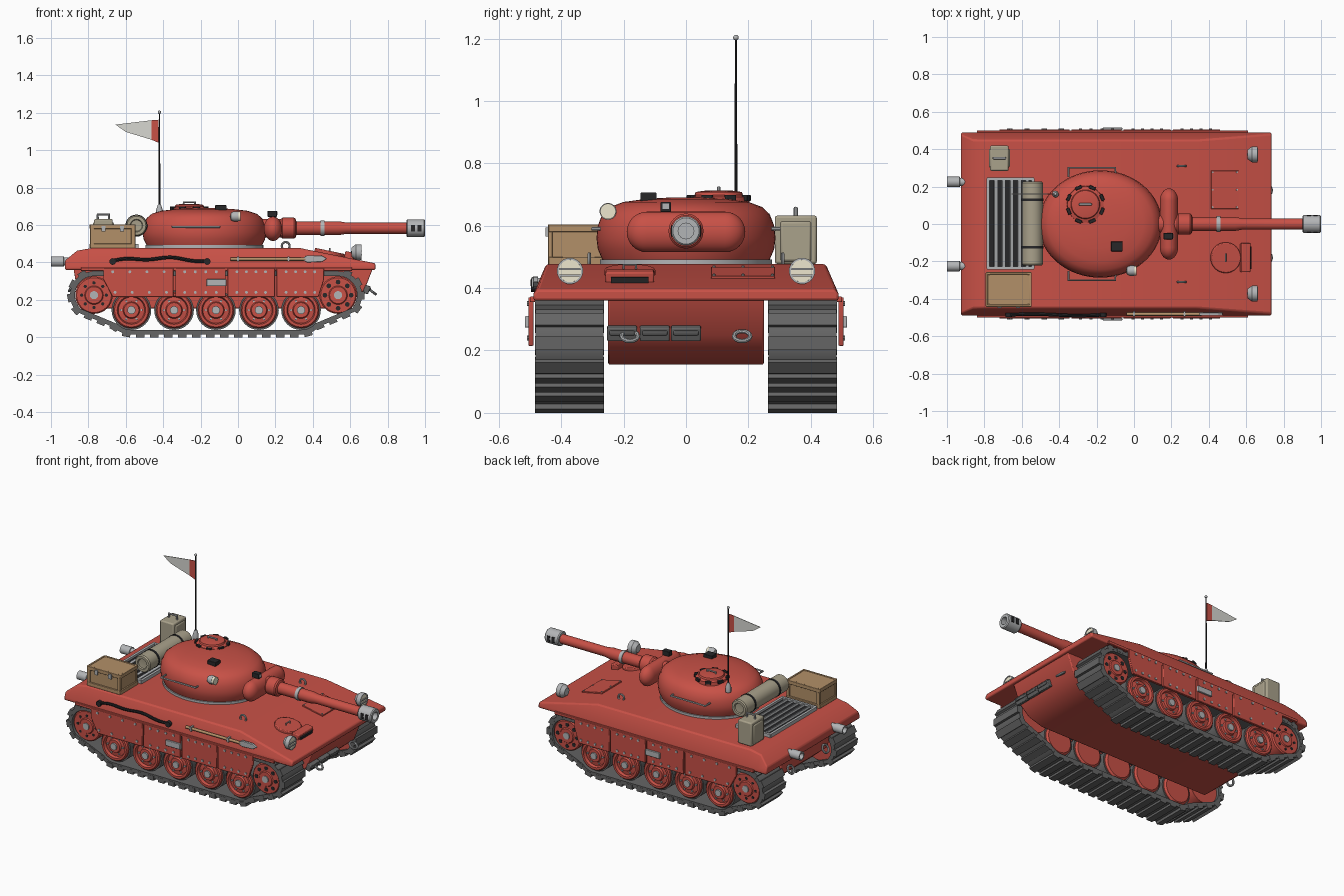
import bpy, bmesh
from math import sin, cos, pi, hypot, atan2
from mathutils import Matrix, Vector

if "Cube" in bpy.data.objects:
    bpy.data.objects.remove(bpy.data.objects["Cube"])

def mat(name, r, g, b):
    m = bpy.data.materials.new(name)
    m.diffuse_color = (r, g, b, 1)
    m.use_nodes = True
    m.node_tree.nodes["Principled BSDF"].inputs["Base Color"].default_value = m.diffuse_color
    return m

RED = mat("red_paint", .58, .082, .062)
TRACK = mat("track_steel", .13, .13, .13)
BLACK = mat("black", .02, .02, .022)
CREAM = mat("lens", .85, .8, .62)
TAN = mat("canvas", .4, .36, .26)
WOOD = mat("wood", .45, .28, .14)
STEEL = mat("steel", .45, .46, .47)
PALE = mat("pale_cloth", .68, .68, .64)
SIDES = (-1, 1)
SLOPE = .205
X, Y, Z = Vector((1, 0, 0)), Vector((0, 1, 0)), Vector((0, 0, 1))

def finish(o, m, bevel=0, angle=35):
    o.data.materials.append(m)
    bpy.ops.object.select_all(action='DESELECT')
    o.select_set(True)
    bpy.context.view_layer.objects.active = o
    if o.type == 'CURVE':
        bpy.ops.object.convert(target='MESH')
    bpy.ops.object.shade_smooth_by_angle(angle=angle * pi / 180)
    if bevel:
        b = o.modifiers.new("bevel", 'BEVEL')
        b.width, b.segments = bevel, 2
    return o

def part(name, m, build, bevel=0):
    bm = bmesh.new()
    build(bm)
    bmesh.ops.recalc_face_normals(bm, faces=bm.faces)
    me = bpy.data.meshes.new(name)
    bm.to_mesh(me)
    bm.free()
    o = bpy.data.objects.new(name, me)
    bpy.context.collection.objects.link(o)
    return finish(o, m, bevel)

def box(bm, c, s, ry=0, rz=0):
    M = Matrix.Translation(c) @ Matrix.Rotation(rz, 4, 'Z') @ Matrix.Rotation(ry, 4, 'Y') @ Matrix.Diagonal((*s, 1))
    bmesh.ops.create_cube(bm, size=1, matrix=M)

def lathe(bm, prof, c=(0, 0, 0), axis=Z, seg=32, scale=(1, 1, 1)):
    """Revolve (radius, height) points about an axis through c."""
    M = Matrix.Translation(c) @ Z.rotation_difference(axis).to_matrix().to_4x4() @ Matrix.Diagonal((*scale, 1))
    rings = [[bm.verts.new(M @ Vector((r * cos(2 * pi * i / seg), r * sin(2 * pi * i / seg), h)))
              for i in range(seg)] for r, h in prof]
    for a, b in zip(rings, rings[1:]):
        for i in range(seg):
            j = (i + 1) % seg
            bm.faces.new((a[i], a[j], b[j], b[i]))
    bmesh.ops.remove_doubles(bm, verts=[v for r in rings for v in r], dist=1e-5)

def cyl(bm, c, axis, r, h, seg=24):
    lathe(bm, [(0, -h / 2), (r, -h / 2), (r, h / 2), (0, h / 2)], c, axis, seg)

def prism(bm, pts, y0, y1):
    """Extrude an x-z outline between two y values."""
    a, b = [[bm.verts.new((x, y, z)) for x, z in pts] for y in (y0, y1)]
    bm.faces.new(a)
    bm.faces.new(b)
    for i in range(len(pts)):
        j = (i + 1) % len(pts)
        bm.faces.new((a[i], a[j], b[j], b[i]))

def tubes(name, m, paths, r, cyclic=False):
    cu = bpy.data.curves.new(name, 'CURVE')
    cu.dimensions, cu.bevel_depth, cu.bevel_resolution, cu.use_fill_caps = '3D', r, 2, True
    for p in paths:
        s = cu.splines.new('POLY')
        s.points.add(len(p) - 1)
        for q, v in zip(s.points, p):
            q.co = (*v, 1)
        s.use_cyclic_u = cyclic
    o = bpy.data.objects.new(name, cu)
    bpy.context.collection.objects.link(o)
    return finish(o, m)

def circle(c, u, v, r):
    return [Vector(c) + r * (cos(i * pi / 10) * u + sin(i * pi / 10) * v) for i in range(20)]

# Hull: lofted upper body and lower tub
def upper_hull(bm):
    rings = []
    for x, zt, yt in ((-.925, .41, .478), (-.86, .463, .45), (-.78, .477, .448), (.33, .477, .448), (.735, .395, .478)):
        half = [(yt, zt), (.489, min(.382, zt - .008)), (.489, .36)]
        rings.append([bm.verts.new((x, y, z)) for y, z in half] + [bm.verts.new((x, -y, z)) for y, z in half[::-1]])
    for a, b in zip(rings, rings[1:]):
        for i in range(6):
            bm.faces.new((a[i], a[(i + 1) % 6], b[(i + 1) % 6], b[i]))
    bm.faces.new(rings[0])
    bm.faces.new(rings[-1])
part("upper_hull", RED, upper_hull, .008)
part("lower_hull", RED, lambda bm: prism(bm, [(.72, .365), (.675, .25), (.6, .185), (.5, .155), (-.75, .155), (-.86, .25), (-.88, .37)], -.25, .25), .006)

# Tracks: path around the outline of the end wheels and road wheels
ROAD = [-.57, -.342, -.118, .112, .337]
ENDS = [-.77, .535]
def belt(grow):
    pts = []
    for cx, cz, r, a0, a1 in ((-.57, .145, .115, 225, 270), (.337, .145, .115, 270, 318), (.535, .225, .112, 318, 450), (-.77, .225, .112, 90, 225)):
        n = 14
        pts += [(cx + (r + grow) * cos((a0 + (a1 - a0) * i / n) * pi / 180), cz + (r + grow) * sin((a0 + (a1 - a0) * i / n) * pi / 180)) for i in range(n + 1)]
    return pts
def track(bm):
    inner, outer = belt(-.01), belt(.016)
    n = len(inner)
    for s in SIDES:
        V = [[bm.verts.new((x, s * y, z)) for x, z in p] for p, y in ((inner, .264), (outer, .264), (outer, .482), (inner, .482))]
        for k in range(4):
            for i in range(n):
                j, l = (i + 1) % n, (k + 1) % 4
                bm.faces.new((V[k][i], V[k][j], V[l][j], V[l][i]))
    # evenly spaced cross bars
    mid = belt(.015)
    segs = [(p, q, hypot(q[0] - p[0], q[1] - p[1])) for p, q in zip(mid, mid[1:] + mid[:1])]
    step = sum(d for *_, d in segs) / 46
    pos = 0
    for p, q, d in segs:
        while pos < d:
            t = pos / d
            for s in SIDES:
                box(bm, (p[0] + (q[0] - p[0]) * t, s * .373, p[1] + (q[1] - p[1]) * t), (.044, .221, .03), -atan2(q[1] - p[1], q[0] - p[0]))
            pos += step
        pos -= d
part("tracks", TRACK, track)

# Wheels
def wheels(xs, z, prof):
    return lambda bm: [lathe(bm, prof, (x, 0, z), Y * s) for s in SIDES for x in xs]
part("road_wheels", RED, wheels(ROAD, .145, [(0, .28), (.085, .28), (.097, .29), (.097, .468), (.09, .476), (.076, .476), (.07, .458), (.045, .462), (.04, .474), (0, .474)]))
part("road_wheel_tyres", TRACK, wheels(ROAD, .145, [(.09, .295), (.106, .295), (.106, .455), (.09, .455)]))
part("end_wheels", RED, wheels(ENDS, .225, [(0, .28), (.1, .28), (.1, .464), (.093, .472), (.05, .472), (.045, .478), (0, .478)]))
part("wheel_hubs", STEEL, lambda bm: [cyl(bm, (x, s * .474, z), Y, .022, .02, 16) for s in SIDES for xs, z in ((ROAD, .145), (ENDS, .225)) for x in xs])
def spots(xs, z, rad, n, r, y):
    return lambda bm: [cyl(bm, (x + rad * cos(2 * pi * i / n), s * y, z + rad * sin(2 * pi * i / n)), Y, r, .012, 8) for s in SIDES for x in xs for i in range(n)]
part("road_wheel_bolts", STEEL, spots(ROAD, .145, .055, 6, .006, .462))
part("drive_wheel_holes", BLACK, spots(ENDS[1:], .225, .07, 8, .013, .468))
part("idler_wheel_holes", BLACK, spots(ENDS[:1], .225, .066, 8, .009, .468))

# Side skirts with rivets and plates
PANELS = [(-.72, -.345, .05, 0), (-.335, -.066, 0, 0), (-.056, .197, 0, 0), (.207, .46, 0, .03)]
def skirts(bm):
    for s in SIDES:
        for a, b, ca, cb in PANELS:
            prism(bm, [(a, .37), (a, .31), (a + ca, .215), (b - cb, .215), (b, .31), (b, .37)], s * .489, s * .505)
        box(bm, (-.115, s * .492, .364), (1.45, .016, .018))
part("side_skirts", RED, skirts, .003)
part("skirt_rivets", STEEL, lambda bm: [cyl(bm, (a + .05 + i * (b - a - .1) / 3 + (ca / 4 if z < .3 else 0), s * .505, z), Y, .008, .01, 8) for s in SIDES for a, b, ca, cb in PANELS for z in (.35, .24) for i in range(4)])
part("skirt_plates", STEEL, lambda bm: [box(bm, (-.115, s * .509, .292), (.105, .014, .038)) for s in SIDES], .003)

# Turret
TX = -.18
part("turret_ring", STEEL, lambda bm: lathe(bm, [(0, .47), (.97, .47), (.97, .492), (0, .492)], (TX, 0, 0), Z, 64, (.325, .285, 1)))
part("turret", RED, lambda bm: lathe(bm, [(0, .488), (.93, .488), (.985, .525), (1, .56), (.985, .6), (.935, .637), (.85, .66), (.7, .676), (.45, .686), (.2, .69), (0, .691)], (TX, 0, 0), Z, 64, (.33, .287, 1)))
caps = [(.065 * cos(a * pi / 16), .125 + .065 * sin(a * pi / 16)) for a in range(9)]
part("gun_mantlet", RED, lambda bm: lathe(bm, [(r, -h) for r, h in caps[::-1]] + caps, (.187, 0, .58), Y, 32, (.75, 1, 1)))
part("gun_barrel", RED, lambda bm: lathe(bm, [(0, .1), (.05, .1), (.05, .23), (.056, .238), (.056, .3), (.05, .308), (.037, .312), (.037, .54), (.03, .58), (.03, .91), (0, .91)], (0, 0, .583), X))
part("barrel_band", STEEL, lambda bm: cyl(bm, (.452, 0, .583), X, .042, .022))
part("muzzle_brake", STEEL, lambda bm: lathe(bm, [(.02, .9), (.042, .9), (.047, .906), (.047, .994), (.042, 1), (.025, 1), (.025, .93), (0, .93)], (0, 0, .583), X))
part("muzzle_slots", BLACK, lambda bm: [box(bm, (x, s * .04, .583), (.02, .016, .035)) for s in SIDES for x in (.935, .97)])

# Turret roof fittings
CX, CY = -.26, .105
part("cupola", RED, lambda bm: lathe(bm, [(0, .66), (.1, .66), (.097, .692), (.078, .698), (.074, .708), (.05, .712), (0, .713)], (CX, CY, 0)))
def periscopes(bm):
    for i in range(8):
        a = (i + .5) * pi / 4
        box(bm, (CX + .096 * cos(a), CY + .096 * sin(a), .689), (.018, .036, .02), 0, a)
    box(bm, (-.092, -.12, .692), (.062, .052, .028))
    box(bm, (.183, -.065, .66), (.05, .034, .032))
part("periscopes", BLACK, periscopes, .003)
part("periscope_glass", STEEL, lambda bm: box(bm, (.208, -.065, .662), (.004, .022, .018)))
part("searchlight", STEEL, lambda bm: lathe(bm, [(0, -.03), (.02, -.026), (.027, -.01), (.027, .012), (0, .012)], (-.012, -.25, .646), X))
part("searchlight_lens", CREAM, lambda bm: cyl(bm, (.004, -.25, .646), X, .025, .02))
tubes("turret_handrails", STEEL, [[(-.35, s * .25, .59), (-.35, s * .3, .59), (-.1, s * .3, .59), (-.1, s * .26, .59)] for s in SIDES] +
      [[(CX - .03, CY, .71), (CX - .03, CY, .722), (CX + .03, CY, .722), (CX + .03, CY, .71)]], .006)

# Antenna and pennant
AX, AY = -.42, .16
part("antenna_base", STEEL, lambda bm: lathe(bm, [(0, .65), (.018, .65), (.018, .68), (.008, .71), (0, .71)], (AX, AY, 0), Z, 16))
part("antenna_rod", BLACK, lambda bm: lathe(bm, [(0, .7), (.005, .7), (.0035, 1.195), (0, 1.195)], (AX, AY, 0), Z, 10))
part("antenna_tip", STEEL, lambda bm: bmesh.ops.create_uvsphere(bm, u_segments=12, v_segments=8, radius=.009, matrix=Matrix.Translation((AX, AY, 1.203))))
part("pennant", PALE, lambda bm: prism(bm, [(-.463, 1.16), (-.655, 1.137), (-.6, 1.098), (-.463, 1.056)], AY - .002, AY + .002))
part("pennant_band", RED, lambda bm: prism(bm, [(-.425, 1.163), (-.463, 1.16), (-.463, 1.056), (-.425, 1.04)], AY - .002, AY + .002))

# Engine grille
part("grille_base", BLACK, lambda bm: box(bm, (-.66, .003, .478), (.24, .47, .012)))
def grille(bm):
    for y in (-.235, .24):
        box(bm, (-.66, y, .486), (.25, .016, .024))
    for x in (-.78, -.54):
        box(bm, (x, .003, .486), (.016, .48, .024))
    for i in range(5):
        box(bm, (-.74 + i * .042, .003, .488), (.015, .46, .012), .35)
part("engine_grille", STEEL, grille)

# Stowage: bedroll, crate, fuel can
part("bedroll", TAN, lambda bm: lathe(bm, [(0, -.212), (.03, -.215), (.034, -.222), (.05, -.222), (.056, -.214), (.056, .219), (.05, .227), (.034, .227), (.03, .22), (0, .217)], (-.543, 0, .597), Y))
part("bedroll_straps", BLACK, lambda bm: [cyl(bm, (-.543, y, .597), Y, .059, .014) for y in (-.125, .13)])
def crate(bm):
    box(bm, (-.67, -.35, .54), (.228, .168, .122))
    for x in (-.78, -.56):
        for y in (-.435, -.265):
            box(bm, (x, y, .54), (.022, .014, .126))
    for z in (.488, .592):
        for y in (-.437, -.263):
            box(bm, (-.67, y, z), (.24, .012, .024))
        for x in (-.787, -.553):
            box(bm, (x, -.35, z), (.012, .18, .024))
part("wooden_crate", WOOD, crate, .002)
part("crate_latches", STEEL, lambda bm: [box(bm, (x, -.446, .58), (.022, .008, .03)) for x in (-.72, -.62)])
part("fuel_can", TAN, lambda bm: (box(bm, (-.72, .352, .555), (.1, .135, .155)), box(bm, (-.72, .352, .55), (.112, .1, .13))), .008)
tubes("fuel_can_handle", STEEL, [[(-.75, .352, .62), (-.75, .352, .656), (-.69, .352, .656), (-.69, .352, .62)]], .007)

# Front deck: driver hatch, visor, access panel
def deck(x):
    return .477 - .2025 * (x - .33)
N = Vector((sin(SLOPE), 0, cos(SLOPE)))
part("driver_hatch", RED, lambda bm: (cyl(bm, (.49, -.18, deck(.49) + .006), N, .082, .022, 32), box(bm, (.595, -.18, deck(.595) + .014), (.05, .155, .038), SLOPE)), .005)
part("vision_slit", BLACK, lambda bm: box(bm, (.621, -.18, deck(.62) + .006), (.012, .12, .022), SLOPE))
part("access_panel", RED, lambda bm: box(bm, (.485, .183, deck(.485) + .002), (.15, .205, .012), SLOPE), .002)
part("panel_bolts", STEEL, lambda bm: [cyl(bm, (x, y, deck(x) + .008), N, .005, .01, 8) for x in (.42, .55) for y in (.09, .183, .277)])
part("headlights", STEEL, lambda bm: [lathe(bm, [(0, -.03), (.025, -.028), (.042, -.005), (.042, .024), (.036, .024), (.036, .014), (0, .014)], (.635, s * .372, .455), X) for s in SIDES])
part("headlight_lenses", CREAM, lambda bm: [cyl(bm, (.65, s * .372, .455), X, .036, .012) for s in SIDES])
part("headlight_bars", STEEL, lambda bm: [box(bm, (.659, s * .372, .455 + d), (.006, .07, .006)) for s in SIDES for d in (-.014, .006)])
tubes("hatch_handle", STEEL, [[(.49, -.2, .455), (.49, -.2, .475), (.49, -.16, .475), (.49, -.16, .455)]], .004)
tubes("lifting_eyes", STEEL, [circle((.255, s * .31, .488), X, Z, .021) for s in SIDES], .006, True)

# Nose and tail: spare links, tow rings, exhausts
part("spare_links", TRACK, lambda bm: [(box(bm, (.688, y, .255), (.03, .095, .045), .37), box(bm, (.7, y, .258), (.02, .08, .016), .37)) for y in (-.205, -.1, 0)], .004)
tubes("tow_rings", STEEL, [circle((.715, s * .18, .246), Y, Vector((.8, 0, -.6)), .026) for s in SIDES] +
      [circle((-.89, s * .18, .27), Y, Vector((.5, 0, .85)), .026) for s in SIDES], .007, True)
part("exhausts", STEEL, lambda bm: [lathe(bm, [(0, .88), (.022, .88), (.022, .93), (.028, .932), (.028, 1), (.02, 1), (.02, .96), (0, .96)], (0, s * .225, .405), -X, 20) for s in SIDES])

# Tools on the near flank: shovel and tow cable
part("shovel_handle", WOOD, lambda bm: cyl(bm, (.16, -.482, .418), X, .009, .4, 12))
part("shovel_blade", STEEL, lambda bm: prism(bm, [(.35, .426), (.37, .438), (.45, .436), (.475, .42), (.45, .404), (.37, .4), (.35, .41)], -.49, -.474), .002)
part("tool_clips", STEEL, lambda bm: [box(bm, (x, -.48, .418), (.012, .03, .028)) for x in (0, .27)])
tubes("tow_cable", BLACK, [[(-.67 + .5 * i / 24, -.486 + .004 * sin(i * pi / 12), .408 + .014 * sin(i * pi / 24) + .006 * sin(i * pi / 6)) for i in range(25)]], .009)
part("cable_ends", BLACK, lambda bm: [cyl(bm, (x, -.486, .405), Y, .018, .022, 12) for x in (-.67, -.165)])
